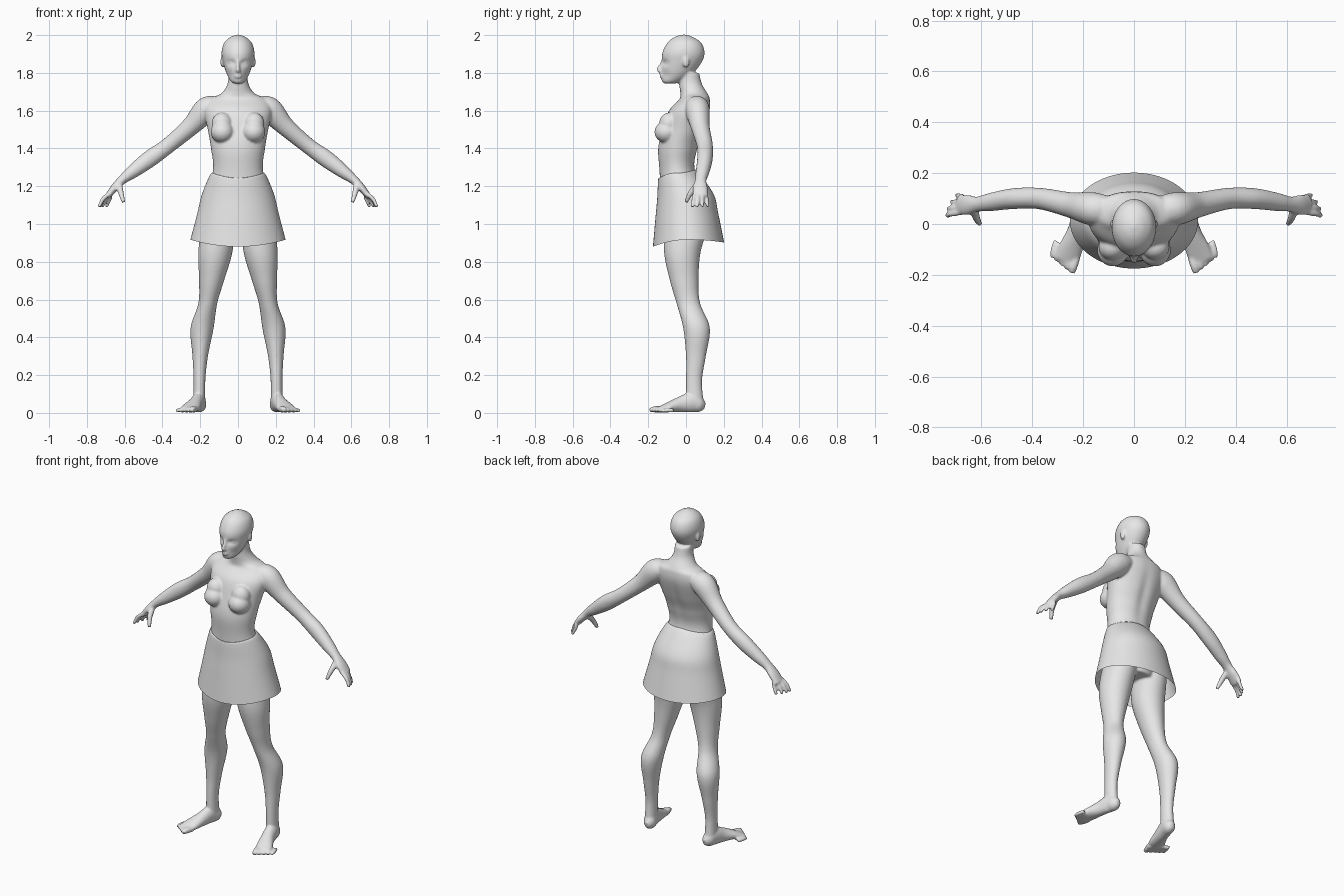
import bpy, bmesh, math
from mathutils import Vector, Matrix

cube = bpy.data.objects.get("Cube")
if cube:
    bpy.data.objects.remove(cube, do_unlink=True)

shade = (.8, .8, .8, 1)
grey = bpy.data.materials.new("plain grey")
grey.use_nodes = True
grey.diffuse_color = shade
grey.node_tree.nodes["Principled BSDF"].inputs["Base Color"].default_value = shade
ACROSS, DEEP = Vector((1, 0, 0)), Vector((0, 1, 0))


def level(z, half, front, back, x=0):
    """Level oval section of a column."""
    return z, half, front, back, x


def node(x, y, z, wide, thick):
    """Section of a tube, at a point on its path."""
    return x, y, z, wide, thick


def hem(side, front_drop, back_lift, half, front, back):
    """Section of the skirt, whose height varies around it."""
    return side, front_drop, back_lift, half, front, back


def refine(rows, steps):
    """Smooth interpolation between sections."""
    rows = [Vector(row) for row in rows]
    fine = []
    for i, (start, end) in enumerate(zip(rows, rows[1:])):
        before = rows[max(i - 1, 0)]
        after = rows[min(i + 2, len(rows) - 1)]
        leave, arrive = (end - before) / 2, (after - start) / 2
        for k in range(steps):
            t = k / steps
            ease = t * t * (3 - 2 * t)
            fine.append(start.lerp(end, ease) + leave * t * (1 - t) ** 2
                        - arrive * t * t * (1 - t))
    return fine + [rows[-1]]


def circle(count):
    angles = [math.tau * j / count for j in range(count)]
    return [(math.cos(a), math.sin(a)) for a in angles]


def skin(bm, rings, capped=True):
    """Bridge rings of points with quads."""
    rings = [[bm.verts.new(point) for point in ring] for ring in rings]
    for low, high in zip(rings, rings[1:]):
        for j in range(len(low)):
            bm.faces.new((low[j - 1], low[j], high[j], high[j - 1]))
    if capped:
        bm.faces.new(rings[0])
        bm.faces.new(rings[-1])
    return [vert for ring in rings for vert in ring]


def column(bm, rows, side=1):
    rings = []
    for z, half, front, back, x in refine(rows, steps=8):
        middle, depth = (front + back) / 2, (back - front) / 2
        rings.append([(side * (x + half * c), middle + depth * s, z)
                      for c, s in circle(64)])
    return skin(bm, rings)


def tube(bm, rows, across, side=1):
    rows = refine(rows, steps=6)
    path = [Vector(row[:3]) for row in rows]
    rings = []
    for i, (point, row) in enumerate(zip(path, rows)):
        along = (path[min(i + 1, len(path) - 1)] - path[max(i - 1, 0)]).normalized()
        u = (across - along * along.dot(across)).normalized()
        v = along.cross(u)
        ring = [point + u * row[3] * c + v * row[4] * s for c, s in circle(24)]
        rings.append([(side * p.x, p.y, p.z) for p in ring])
    skin(bm, rings)


def ball(bm, centre, radii):
    place = Matrix.Translation(centre) @ Matrix.Diagonal((*radii, 1))
    bmesh.ops.create_uvsphere(bm, u_segments=24, v_segments=16, radius=1, matrix=place)


def push(verts, centre, radii, depth):
    """Soft sculpting dent (or bump) towards the back."""
    for vert in verts:
        far = sum(((a - c) / r) ** 2 for a, c, r in zip(vert.co, centre, radii))
        vert.co.y += depth * math.exp(-far)


def finish(bm, name):
    bmesh.ops.recalc_face_normals(bm, faces=bm.faces)
    mesh = bpy.data.meshes.new(name)
    bm.to_mesh(mesh)
    bm.free()
    mesh.materials.append(grey)
    mesh.shade_smooth()
    obj = bpy.data.objects.new(name, mesh)
    bpy.context.scene.collection.objects.link(obj)
    return obj


figure = bmesh.new()

# Trunk and neck, with a groove down the spine
trunk = column(figure, [
    level(z=.95, half=.1, front=-.1, back=.1),
    level(z=1.1, half=.18, front=-.13, back=.13),
    level(z=1.28, half=.133, front=-.14, back=.05),
    level(z=1.4, half=.143, front=-.147, back=.065),
    level(z=1.5, half=.16, front=-.125, back=.1),
    level(z=1.6, half=.18, front=-.09, back=.127),
    level(z=1.66, half=.155, front=-.035, back=.127),
    level(z=1.69, half=.09, front=-.03, back=.115),
    level(z=1.74, half=.056, front=-.035, back=.085),
    level(z=1.8, half=.05, front=-.03, back=.07)])
push(trunk, centre=(0, .1, 1.45), radii=(.03, .1, .15), depth=-.01)

# Head
head = column(figure, [
    level(z=1.743, half=.02, front=-.115, back=-.06),
    level(z=1.757, half=.04, front=-.128, back=-.02),
    level(z=1.8, half=.062, front=-.13, back=.04),
    level(z=1.86, half=.08, front=-.128, back=.085),
    level(z=1.91, half=.087, front=-.124, back=.098),
    level(z=1.96, half=.073, front=-.098, back=.08),
    level(z=1.99, half=.04, front=-.06, back=.035),
    level(z=2.002, half=.008, front=-.02, back=0)])

# Nose and lips
tube(figure, [
    node(x=0, y=-.122, z=1.87, wide=.008, thick=.008),
    node(x=0, y=-.132, z=1.845, wide=.008, thick=.008),
    node(x=0, y=-.146, z=1.818, wide=.01, thick=.01),
    node(x=0, y=-.14, z=1.806, wide=.008, thick=.006)], ACROSS)
for z in (1.789, 1.778):
    ball(figure, centre=(0, -.13, z), radii=(.02, .011, .005))

for side in (1, -1):
    # Eye socket, cheek hollow, eyeball, nostril and ear
    push(head, centre=(side * .036, -.12, 1.853), radii=(.02, .06, .013), depth=.017)
    push(head, centre=(side * .045, -.11, 1.785), radii=(.02, .04, .025), depth=.008)
    ball(figure, centre=(side * .035, -.096, 1.853), radii=(.015, .013, .009))
    ball(figure, centre=(side * .009, -.134, 1.81), radii=(.008, .01, .006))
    ball(figure, centre=(side * .084, 0, 1.858), radii=(.009, .017, .03))

    # Chest
    ball(figure, centre=(side * .083, -.103, 1.487), radii=(.062, .064, .058))
    ball(figure, centre=(side * .085, -.09, 1.53), radii=(.055, .052, .06))

    # Arm and palm
    tube(figure, [
        node(x=.1, y=.055, z=1.63, wide=.055, thick=.045),
        node(x=.165, y=.06, z=1.605, wide=.065, thick=.068),
        node(x=.25, y=.075, z=1.517, wide=.05, thick=.05),
        node(x=.37, y=.1, z=1.415, wide=.042, thick=.042),
        node(x=.47, y=.1, z=1.343, wide=.041, thick=.045),
        node(x=.56, y=.087, z=1.275, wide=.036, thick=.035),
        node(x=.615, y=.078, z=1.232, wide=.03, thick=.024),
        node(x=.655, y=.075, z=1.19, wide=.04, thick=.021),
        node(x=.69, y=.075, z=1.147, wide=.038, thick=.015)], DEEP, side)

    # Fingers fan out from the palm, the last ones shorter
    for i in range(4):
        root, tip, short = .047 + .019 * i, .033 + .027 * i, .004 * i * i
        tube(figure, [
            node(x=.675, y=root, z=1.163, wide=.012, thick=.012),
            node(x=.715 - short, y=(root + tip) / 2, z=1.132, wide=.011, thick=.011),
            node(x=.735 - short, y=tip, z=1.09, wide=.009, thick=.009)], DEEP, side)

    # Thumb
    tube(figure, [
        node(x=.63, y=.065, z=1.21, wide=.018, thick=.018),
        node(x=.62, y=.025, z=1.165, wide=.015, thick=.015),
        node(x=.606, y=0, z=1.115, wide=.01, thick=.01)], DEEP, side)

    # Leg
    column(figure, [
        level(z=.04, half=.033, front=0, back=.095, x=.205),
        level(z=.17, half=.031, front=0, back=.085, x=.204),
        level(z=.3, half=.041, front=0, back=.105, x=.2),
        level(z=.45, half=.061, front=-.015, back=.126, x=.19),
        level(z=.58, half=.05, front=-.05, back=.075, x=.16),
        level(z=.7, half=.066, front=-.085, back=.066, x=.14),
        level(z=.85, half=.09, front=-.116, back=.077, x=.12),
        level(z=1, half=.085, front=-.11, back=.12, x=.105),
        level(z=1.08, half=.06, front=-.08, back=.11, x=.09)], side)

    # Foot, turned outwards
    tube(figure, [
        node(x=.198, y=.1, z=.035, wide=.014, thick=.018),
        node(x=.2, y=.075, z=.042, wide=.033, thick=.04),
        node(x=.21, y=.03, z=.055, wide=.036, thick=.053),
        node(x=.225, y=-.03, z=.044, wide=.038, thick=.042),
        node(x=.25, y=-.1, z=.028, wide=.048, thick=.025),
        node(x=.27, y=-.148, z=.018, wide=.045, thick=.012)], ACROSS, side)

    # Toes shrink from the big toe outwards
    for i in range(5):
        r, x, y = .017 - .0015 * i, .226 + .02 * i, -.125 + .015 * i
        tube(figure, [
            node(x, y, r + .002, wide=r, thick=r),
            node(x + .012, y - .04, r + .002, wide=r, thick=r),
            node(x + .018, y - .068, r - .002, wide=r * .7, thick=r * .6)], ACROSS, side)

# Fuse the body parts into one soft skin
body = finish(figure, "body")
fuse = body.modifiers.new("fuse", 'REMESH')
fuse.mode = 'VOXEL'
fuse.voxel_size = .0065
fuse.use_smooth_shade = True
soften = body.modifiers.new("soften", 'SMOOTH')
soften.iterations = 4

# Flared skirt, open below, with a turned-in waist
cloth = bmesh.new()
rings = []
for z, drop, lift, half, front, back in refine([
        hem(side=1.255, front_drop=.02, back_lift=.02, half=.12, front=-.125, back=.03),
        hem(side=1.27, front_drop=.026, back_lift=.017, half=.138, front=-.143, back=.05),
        hem(side=1.235, front_drop=.01, back_lift=0, half=.16, front=-.148, back=.095),
        hem(side=1.15, front_drop=.01, back_lift=0, half=.193, front=-.152, back=.15),
        hem(side=1.05, front_drop=0, back_lift=.01, half=.217, front=-.16, back=.17),
        hem(side=.917, front_drop=.037, back_lift=-.015, half=.252, front=-.175, back=.202)],
        steps=6):
    middle, depth = (front + back) / 2, (back - front) / 2
    rings.append([(half * c, middle + depth * s, z + (lift if s > 0 else -drop) * s * s)
                  for c, s in circle(72)])
skin(cloth, rings, capped=False)
finish(cloth, "skirt")
